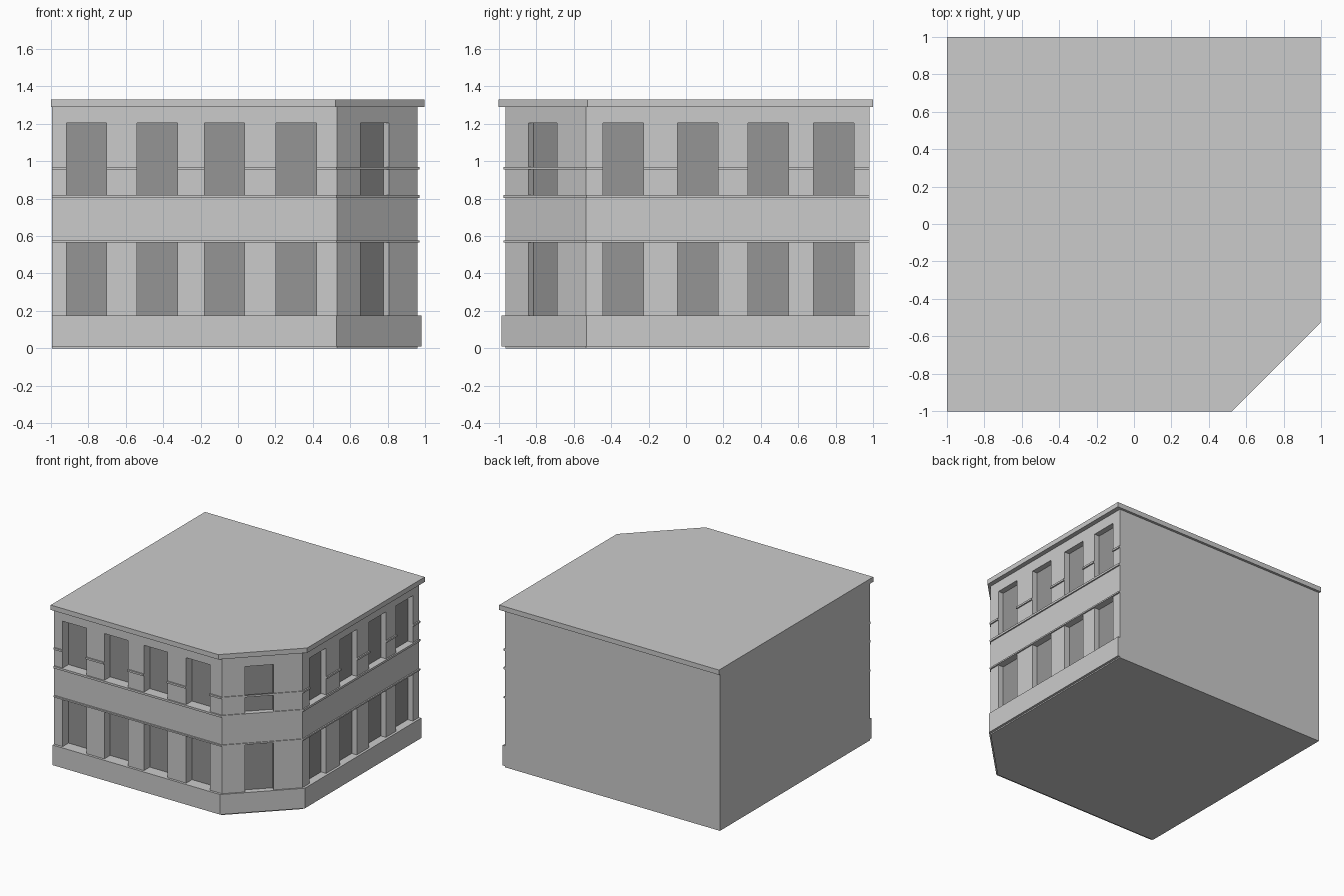
import bpy, bmesh
from math import pi
from mathutils import Matrix, Vector

if "Cube" in bpy.data.objects:
    bpy.data.objects.remove(bpy.data.objects["Cube"])

LEFT, BACK = -0.995, 0.98          # plain party walls
FRONT, RIGHT = -0.965, 0.96        # window walls
FLOORS = [(0.175, 0.565), (0.82, 1.205)]

glass = bpy.data.materials.new("dark_glass")
glass.diffuse_color = (0.3, 0.3, 0.3, 1)
glass.use_nodes = True
glass.node_tree.nodes["Principled BSDF"].inputs["Base Color"].default_value = glass.diffuse_color


def street_path(p, left=LEFT, back=BACK):
    """Street-side outline pushed out by p: front, chamfered corner, right side."""
    y, x, s = FRONT - p, RIGHT + p, 1.495 + 0.8 * p
    return [(left, y), (s + y, y), (x, x - s), (x, back)]


def prism(name, pts, z0, z1):
    bm = bmesh.new()
    lo = [bm.verts.new((x, y, z0)) for x, y in pts]
    hi = [bm.verts.new((x, y, z1)) for x, y in pts]
    n = len(pts)
    bm.faces.new(lo[::-1])
    bm.faces.new(hi)
    for i in range(n):
        j = (i + 1) % n
        bm.faces.new((lo[i], lo[j], hi[j], hi[i]))
    me = bpy.data.meshes.new(name)
    bm.to_mesh(me)
    bm.free()
    ob = bpy.data.objects.new(name, me)
    bpy.context.collection.objects.link(ob)
    return ob


def trim(name, p, z0, z1):
    """Thin strip running along the street-side walls."""
    return prism(name, street_path(p) + street_path(-0.008)[::-1], z0, z1)


def cut(target, cutters):
    """Subtract all cutter boxes from target."""
    for c in cutters:
        m = target.modifiers.new("opening", 'BOOLEAN')
        m.operation, m.solver, m.object = 'DIFFERENCE', 'EXACT', c
    dg = bpy.context.evaluated_depsgraph_get()
    me = bpy.data.meshes.new_from_object(target.evaluated_get(dg))
    target.modifiers.clear()
    target.data = me


def window(x, y, angle, width, depth, z0, z1):
    """Glass pane and opening cutter; local -y points out of the wall."""
    mat = Matrix.Translation((x, y, 0)) @ Matrix.Rotation(angle, 4, 'Z')
    h = width / 2

    def box(name, y0, y1, w):
        loc = [(-w, y0), (w, y0), (w, y1), (-w, y1)]
        return prism(name, [(mat @ Vector((a, b, 0))).xy for a, b in loc], z0, z1)

    pane = box("window_glass", depth - 0.004, depth + 0.01, h)
    pane.data.materials.append(glass)
    cutter = box("opening_cutter", -0.1, depth, h)
    cutter.hide_render = True
    return cutter


# Windows on the front, right side and chamfered corner
straight, corner = [], []
for z0, z1 in FLOORS:
    for x in (-0.81, -0.432, -0.072, 0.312):
        straight.append(window(x, FRONT, 0, 0.215, 0.08, z0, z1))
    for y in (-0.335, 0.063, 0.44, 0.79):
        straight.append(window(RIGHT, y, pi / 2, 0.217, 0.05, z0, z1))
    corner.append(window(0.73, -0.765, pi / 4, 0.215, 0.042, z0, z1))

# Main building body
walls = prism("walls", street_path(0) + [(LEFT, BACK)], 0, 1.3)
cut(walls, straight + corner)

# Plinth and string courses
trim("plinth", 0.02, 0.01, 0.175)
trim("lower_string_course", 0.011, 0.565, 0.577)
trim("upper_string_course", 0.011, 0.803, 0.82)
rail = trim("window_rail_course", 0.011, 0.955, 0.97)
cut(rail, straight[8:])            # interrupted by the straight-wall windows

# Roof slab with overhang
prism("roof_slab", street_path(0.0375, -1, 1) + [(-1, 1)], 1.29, 1.33)

for c in straight + corner:
    bpy.data.objects.remove(c)
